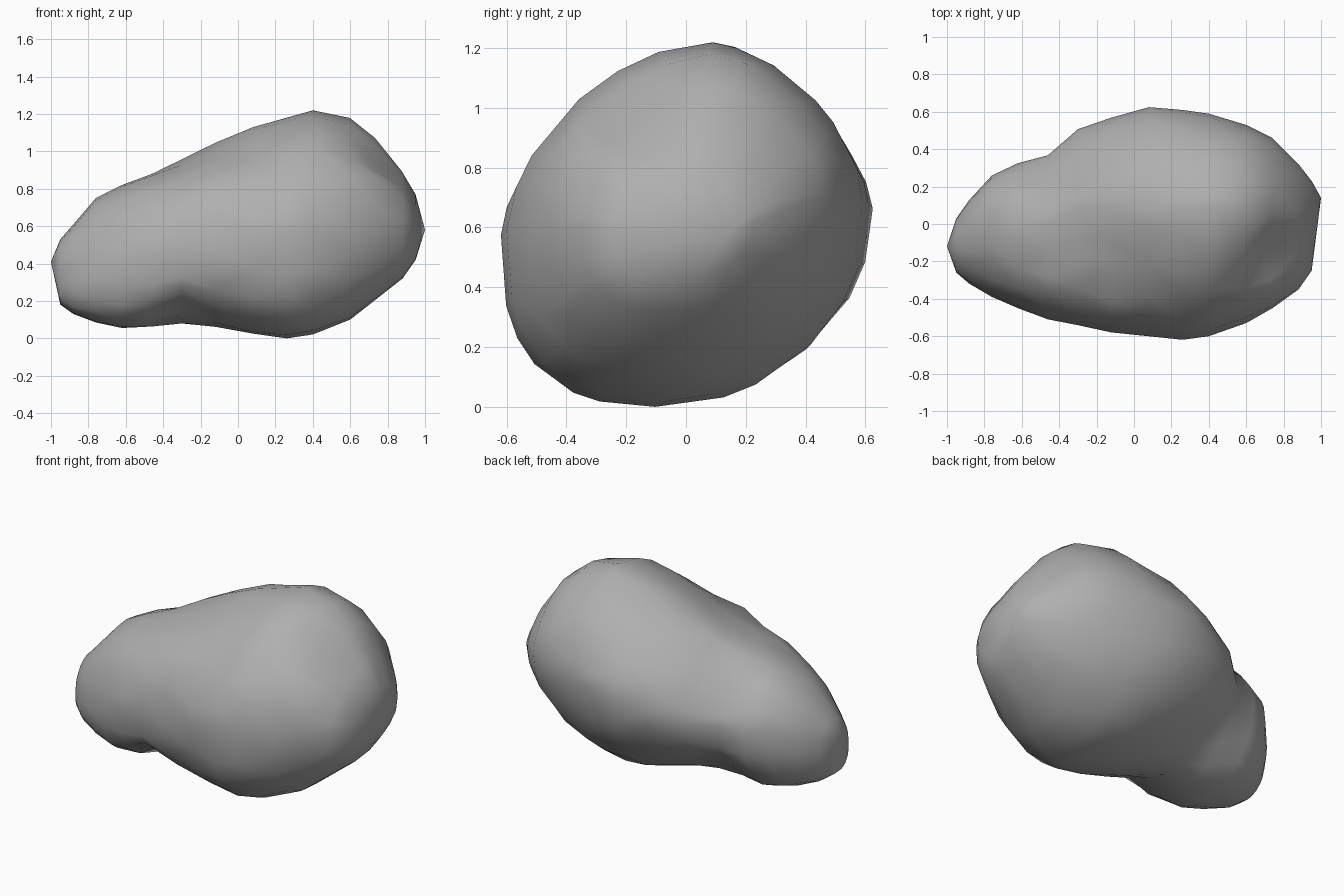
import bpy, bmesh, math
from mathutils import Vector

cube = bpy.data.objects.get("Cube")
if cube:
    bpy.data.objects.remove(cube, do_unlink=True)

# Plain grey stone
stone = bpy.data.materials.new("grey_stone")
stone.use_nodes = True
colour = (0.43, 0.43, 0.43, 1)
stone.diffuse_color = colour
stone.node_tree.nodes["Principled BSDF"].inputs["Base Color"].default_value = colour

# Cross-sections along the length: x, y min, y max, z min, z max
SECTIONS = [
    (-0.95, -0.26, 0.03, 0.18, 0.53),
    (-0.88, -0.32, 0.13, 0.13, 0.61),
    (-0.76, -0.39, 0.26, 0.085, 0.75),
    (-0.62, -0.45, 0.33, 0.055, 0.82),
    (-0.46, -0.51, 0.38, 0.06, 0.88),
    (-0.30, -0.54, 0.51, 0.075, 0.96),
    (-0.12, -0.58, 0.57, 0.06, 1.05),
    (0.08, -0.60, 0.625, 0.025, 1.13),
    (0.26, -0.62, 0.61, 0.00, 1.18),
    (0.40, -0.60, 0.59, 0.02, 1.22),
    (0.60, -0.53, 0.53, 0.10, 1.18),
    (0.74, -0.45, 0.46, 0.21, 1.08),
    (0.88, -0.35, 0.32, 0.32, 0.90),
    (0.95, -0.25, 0.23, 0.42, 0.77),
]

# Dents and bumps: centre, radius, push direction
DENTS = [
    ((-0.28, -0.34, 0.13), 0.16, (0.0, 0.05, 0.05)),
    ((-0.35, 0.28, 0.22), 0.22, (0.0, -0.04, 0.04)),
    ((-0.20, -0.43, 0.86), 0.20, (0.0, -0.03, 0.04)),
    ((-0.50, -0.36, 0.74), 0.18, (0.0, -0.02, 0.03)),
    ((-0.15, -0.16, 0.99), 0.16, (0.0, 0.0, -0.035)),
    ((0.72, -0.15, 0.98), 0.17, (-0.05, 0.0, -0.05)),
    ((0.82, -0.33, 0.84), 0.10, (0.03, -0.01, 0.03)),
    ((-0.45, 0.30, 0.72), 0.18, (0.0, -0.03, -0.02)),
]
SIDES = 24


def signed_power(v, p):
    return math.copysign(abs(v) ** p, v)


def ring(x, y0, y1, z0, z1):
    """Lopsided oval made of four quarter curves, boxy at the lower front."""
    mid = (y0 + y1) / 2
    nose = min(1, max(0, (-0.3 - x) / 0.4))     # 1 at the small end
    front_height = 0.47 - 0.06 * nose
    points = []
    for i in range(SIDES):
        a = 2 * math.pi * (i + 0.2 * math.sin(i * 2.3 + x * 9)) / SIDES
        c, s = math.cos(a), math.sin(a)
        peak_y = mid + (0.08 if s > 0 else -0.08) * min(1, y1 - y0)
        side_z = z0 + (z1 - z0) * (0.57 if c > 0 else front_height)
        if s > 0:
            power = (1.2 if c > 0 else 1.15) - 0.2 * nose
        else:
            power = (1.0 - 0.12 * nose) if c > 0 else 0.77
        y = peak_y + signed_power(c, power) * abs((y1 if c > 0 else y0) - peak_y)
        z = side_z + signed_power(s, power) * abs((z1 if s > 0 else z0) - side_z)
        points.append(Vector((x, y, z)))
    return points


# Rock body
bm = bmesh.new()
rings = [[bm.verts.new(p) for p in ring(*s)] for s in SECTIONS]
for a, b in zip(rings, rings[1:]):
    for i in range(SIDES):
        j = (i + 1) % SIDES
        bm.faces.new((a[i], a[j], b[j], b[i]))

# Blunt ends
for loop, tip in ((rings[0], (-1, -0.12, 0.41)), (rings[-1], (1, 0.14, 0.58))):
    v = bm.verts.new(tip)
    for i in range(SIDES):
        bm.faces.new((loop[i], loop[(i + 1) % SIDES], v))

# Hollows and ledges
for v in bm.verts:
    push = Vector()
    for centre, radius, direction in DENTS:
        d = (v.co - Vector(centre)).length / radius
        push += Vector(direction) * math.exp(-d * d)
    v.co += push

# Irregular facets
bmesh.ops.triangulate(bm, faces=bm.faces[:], quad_method='SHORT_EDGE')
bmesh.ops.recalc_face_normals(bm, faces=bm.faces[:])

mesh = bpy.data.meshes.new("rock")
bm.to_mesh(mesh)
bm.free()
mesh.materials.append(stone)
rock = bpy.data.objects.new("rock", mesh)
bpy.context.collection.objects.link(rock)

bpy.ops.object.select_all(action='DESELECT')
rock.select_set(True)
bpy.context.view_layer.objects.active = rock
bpy.ops.object.shade_smooth_by_angle(angle=math.radians(35))
